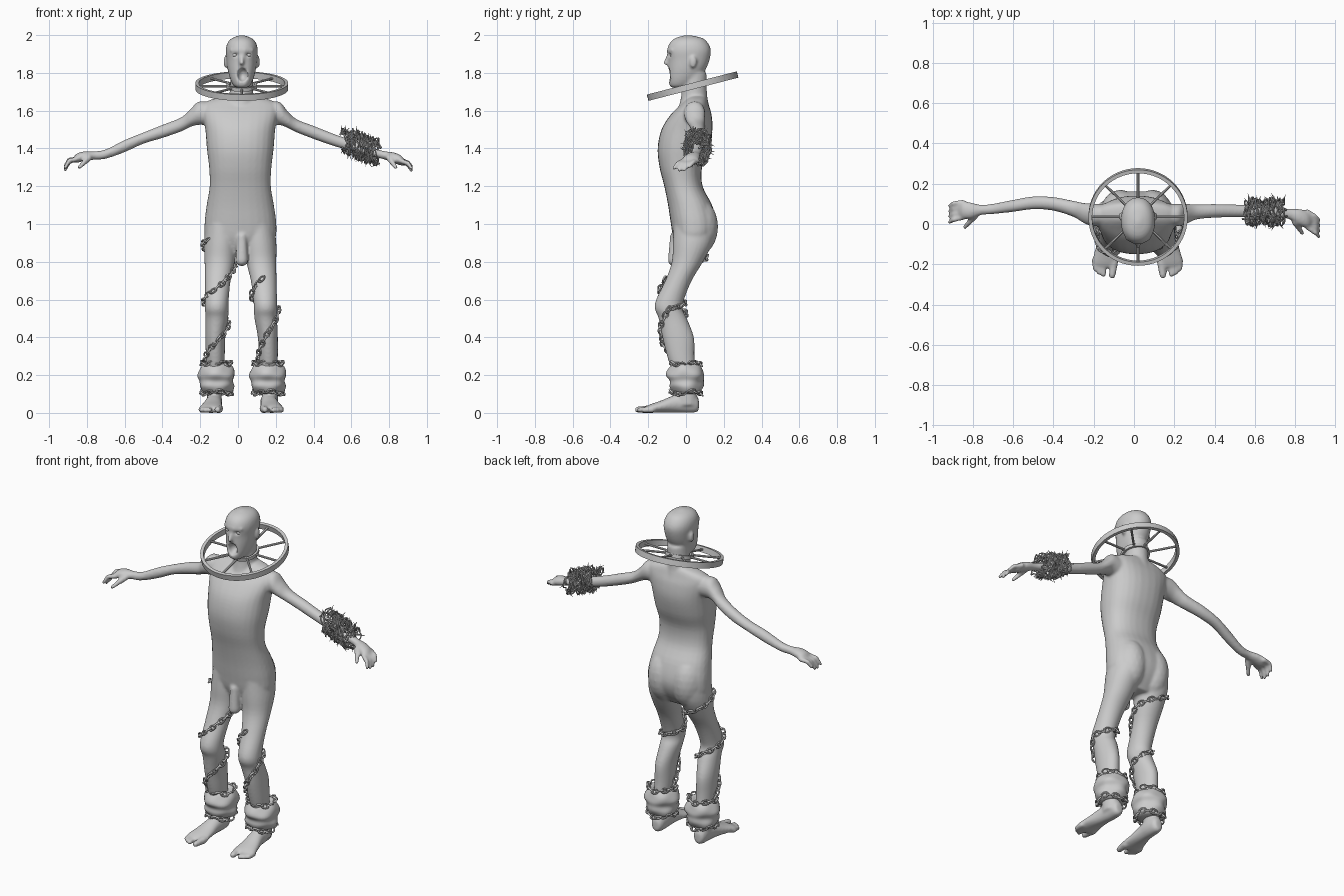
import bpy, bmesh, math, random
from mathutils import Vector, Matrix

if "Cube" in bpy.data.objects:
    bpy.data.objects.remove(bpy.data.objects["Cube"])

random.seed(4)

STONE = bpy.data.materials.new("stone grey")
STONE.diffuse_color = (.6, .6, .6, 1)
STONE.use_nodes = True
STONE.node_tree.nodes["Principled BSDF"].inputs["Base Color"].default_value = STONE.diffuse_color


def finish(bm, name, angle=60):
    bmesh.ops.recalc_face_normals(bm, faces=bm.faces)
    me = bpy.data.meshes.new(name)
    bm.to_mesh(me)
    bm.free()
    me.materials.append(STONE)
    ob = bpy.data.objects.new(name, me)
    bpy.context.collection.objects.link(ob)
    bpy.ops.object.select_all(action='DESELECT')
    ob.select_set(True)
    bpy.context.view_layer.objects.active = ob
    bpy.ops.object.shade_smooth_by_angle(angle=math.radians(angle))
    return ob


def refine(rows, k=4):
    """Catmull-Rom smoothing of section rows."""
    out = []
    for i in range(len(rows) - 1):
        p = [rows[max(0, min(len(rows) - 1, i + d))] for d in (-1, 0, 1, 2)]
        for s in range(k):
            t = s / k
            out.append([0.5 * (2 * b + (c - a) * t + (2 * a - 5 * b + 4 * c - d) * t * t
                               + (3 * b - a - 3 * c + d) * t ** 3) for a, b, c, d in zip(*p)])
    return out + [list(rows[-1])]


def loft(bm, axis, rows, n=28, p=2.0, lump=0.0):
    """Rows: position on axis, centre, half width, low edge, high edge."""
    rings = []
    for t, c, h, lo, hi in refine(rows):
        ring = []
        for i in range(n):
            a = math.tau * i / n
            r = 1 + lump * (math.sin(3 * a + t * 60) + math.sin(5 * a - t * 40))
            u, v = math.cos(a), math.sin(a)
            u = math.copysign(abs(u) ** (2 / p), u) * r
            v = math.copysign(abs(v) ** (2 / p), v) * r
            q = [c + h * u, (lo + hi) / 2 + (hi - lo) / 2 * v]
            q.insert("xyz".index(axis), t)
            ring.append(bm.verts.new(q))
        rings.append(ring)
    for a, b in zip(rings, rings[1:]):
        for i in range(n):
            bm.faces.new((a[i], a[(i + 1) % n], b[(i + 1) % n], b[i]))
    bm.faces.new(rings[0])
    bm.faces.new(rings[-1])


def blob(bm, loc, scale):
    bmesh.ops.create_icosphere(bm, subdivisions=3, radius=1,
                               matrix=Matrix.Translation(loc) @ Matrix.Diagonal((*scale, 1)))


def bead(bm, a, b, r0, r1, n=9):
    for i in range(n):
        t = i / (n - 1)
        r = r0 + (r1 - r0) * t
        blob(bm, Vector(a).lerp(Vector(b), t), (r, r, r))


# Leg sections, right leg; the left is mirrored with a growing offset
LEG = [(1.0, -.085, .085, -.065, .15), (.9, -.09, .09, -.07, .14), (.8, -.097, .08, -.075, .09),
       (.7, -.107, .068, -.11, .03), (.6, -.112, .063, -.158, -.01), (.55, -.113, .062, -.165, -.018),
       (.5, -.112, .06, -.145, .005), (.4, -.12, .053, -.125, .042), (.3, -.12, .05, -.1, .045),
       (.2, -.12, .045, -.07, .05), (.1, -.125, .04, -.055, .055), (.04, -.125, .038, -.05, .058)]


def leg_rows(side):
    return [(z, c if side < 0 else -c + .02 + .03 * (1 - z), h, lo, hi) for z, c, h, lo, hi in LEG]


# Body
bm = bmesh.new()
loft(bm, 'z', [(.84, .01, .09, -.03, .09), (.92, .012, .18, -.065, .145), (1.0, .013, .19, -.08, .163),
               (1.1, .012, .178, -.095, .138), (1.2, .012, .162, -.115, .088), (1.3, .012, .165, -.14, .085),
               (1.4, .012, .177, -.15, .12), (1.5, .012, .185, -.13, .14), (1.58, .012, .2, -.08, .135),
               (1.63, .012, .2, -.03, .12), (1.66, .012, .15, .0, .11), (1.68, .012, .06, .02, .1)], p=2.3)
for s in (-1, 1):
    blob(bm, (.012 + s * .08, .05, .985), (.1, .12, .16))
bead(bm, (.02, -.06, .93), (.02, -.062, .81), .026, .034)
# Neck and head
loft(bm, 'z', [(1.6, .015, .085, -.045, .13), (1.68, .018, .064, -.025, .112), (1.8, .02, .06, -.02, .11)])
loft(bm, 'z', [(1.722, .02, .028, -.075, 0), (1.735, .02, .045, -.088, .03), (1.77, .02, .062, -.094, .07),
               (1.82, .02, .075, -.095, .105), (1.87, .02, .081, -.095, .125), (1.92, .02, .085, -.1, .132),
               (1.96, .02, .075, -.085, .115), (1.985, .02, .05, -.055, .085), (2.0, .02, .008, .0, .02)], p=2.15)
bead(bm, (.02, -.09, 1.9), (.02, -.108, 1.853), .008, .0125)
for s in (-1, 1):
    blob(bm, (.02 + s * .085, .038, 1.858), (.012, .019, .033))
    bead(bm, (.02 + s * .012, -.093, 1.92), (.02 + s * .055, -.072, 1.92), .01, .009)
# Arms
loft(bm, 'x', [(-.1, .05, .05, 1.52, 1.63), (-.2, .045, .056, 1.525, 1.65), (-.25, .055, .05, 1.515, 1.61),
               (-.3, .075, .04, 1.49, 1.565), (-.4, .1, .034, 1.455, 1.525), (-.5, .105, .032, 1.425, 1.485),
               (-.6, .09, .03, 1.38, 1.445), (-.7, .075, .026, 1.345, 1.395), (-.76, .07, .026, 1.34, 1.385),
               (-.81, .067, .04, 1.333, 1.385), (-.85, .07, .044, 1.325, 1.375), (-.87, .07, .03, 1.325, 1.355)])
loft(bm, 'x', [(.1, .05, .05, 1.52, 1.63), (.21, .045, .056, 1.525, 1.65), (.26, .05, .05, 1.51, 1.6),
               (.31, .06, .038, 1.485, 1.555), (.4, .065, .034, 1.45, 1.52), (.5, .065, .032, 1.415, 1.48),
               (.6, .063, .03, 1.385, 1.445), (.7, .058, .027, 1.36, 1.41), (.77, .05, .026, 1.343, 1.387),
               (.82, .035, .04, 1.325, 1.38), (.86, .022, .042, 1.31, 1.365), (.88, .018, .03, 1.31, 1.345)])
# Fingers and thumbs
for i in range(4):
    o = .025 * (i - 1.5)
    drop = (.0, .012, .008, -.01)[i]
    bead(bm, (-.85, .07 + o, 1.345), (-.895, .062 + o * 1.1, 1.335 - drop / 2), .014, .012)
    bead(bm, (-.895, .062 + o * 1.1, 1.335 - drop / 2), (-.915, .05 + o * 1.1, 1.298 - drop), .012, .01)
    bead(bm, (.86, .022 + o, 1.335), (.9, -.003 + o * 1.1, 1.322 - drop / 2), .014, .012)
    bead(bm, (.9, -.003 + o * 1.1, 1.322 - drop / 2), (.918, -.022 + o * 1.1, 1.295 - drop), .012, .01)
bead(bm, (-.79, .04, 1.35), (-.84, -.016, 1.3), .018, .011)
bead(bm, (.8, .01, 1.35), (.835, -.045, 1.3), .018, .011)
# Legs and feet
for s in (-1, 1):
    loft(bm, 'z', leg_rows(s))

    def fx(x):
        return x if s < 0 else -x + .035
    loft(bm, 'y', [(.068, fx(-.125), .02, .015, .07), (.05, fx(-.125), .036, .002, .1),
                   (0, fx(-.125), .042, 0, .11), (-.06, fx(-.13), .045, .002, .095),
                   (-.13, fx(-.138), .056, .002, .066), (-.19, fx(-.143), .066, 0, .045),
                   (-.215, fx(-.143), .052, .003, .033)])
    bead(bm, (fx(-.1), -.19, .02), (fx(-.108), -.255, .017), .022, .017)
    for x, y in ((-.152, -.25), (-.172, -.24), (-.192, -.222)):
        bead(bm, (fx(x), -.18, .018), (fx(x), y, .015), .018, .014)
body = finish(bm, "body", 180)

# Open mouth and eye sockets
bm = bmesh.new()
blob(bm, (.024, -.1, 1.79), (.029, .05, .038))
for s in (-1, 1):
    blob(bm, (.02 + s * .036, -.097, 1.895), (.02, .022, .012))
cutter = finish(bm, "face_cutter")
cutter.hide_render = True


def remesh():
    m = body.modifiers.new("remesh", 'REMESH')
    m.mode = 'VOXEL'
    m.voxel_size = .0065
    m.use_smooth_shade = True


remesh()
cut = body.modifiers.new("cut", 'BOOLEAN')
cut.operation = 'DIFFERENCE'
cut.solver = 'EXACT'
cut.object = cutter
remesh()
sm = body.modifiers.new("smooth", 'SMOOTH')
sm.factor = .5
sm.iterations = 6
bpy.ops.object.select_all(action='DESELECT')
bpy.context.view_layer.objects.active = body
body.select_set(True)
for m in list(body.modifiers):
    bpy.ops.object.modifier_apply(modifier=m.name)
bpy.data.objects.remove(cutter)

# Eyeballs
bm = bmesh.new()
for s in (-1, 1):
    blob(bm, (.02 + s * .036, -.072, 1.895), (.015, .014, .012))
finish(bm, "eyes", 180)

# Neck wheel: rim, collar and spokes
bm = bmesh.new()
tilt = Matrix.Translation((.02, .035, 1.73)) @ Matrix.Rotation(math.radians(14.5), 4, 'X')
for r, w, h in ((.237, .009, .017), (.075, .006, .01)):
    prof = [bm.verts.new((r + a * w, 0, b * h)) for a, b in ((-1, -1), (1, -1), (1, 1), (-1, 1))]
    edges = [bm.edges.new((prof[i], prof[(i + 1) % 4])) for i in range(4)]
    bmesh.ops.spin(bm, geom=prof + edges, axis=(0, 0, 1), cent=(0, 0, 0), angle=math.tau, steps=56)
bmesh.ops.remove_doubles(bm, verts=bm.verts, dist=1e-4)
for i in range(8):
    bmesh.ops.create_cone(bm, cap_ends=True, segments=8, radius1=.0065, radius2=.0065, depth=.165,
                          matrix=Matrix.Rotation(i * math.tau / 8, 4, 'Z') @ Matrix.Translation((.153, 0, 0))
                          @ Matrix.Rotation(math.pi / 2, 4, 'Y'))
bm.transform(tilt)
finish(bm, "neck_wheel", 40)


# Chains of oval links laid along a path
def chain(bm, pts, step=.031):
    dist, k = 0, 0
    for a, b in zip(pts, pts[1:]):
        dist += (b - a).length
        if dist < step:
            continue
        dist -= step
        k += 1
        t = (b - a).normalized()
        side = t.cross(Vector((0, 0, 1))).normalized()
        side = Matrix.Rotation(math.radians(45 + 90 * (k % 2)), 3, t) @ side
        up = t.cross(side)
        grid = []
        for i in range(12):
            u = math.tau * i / 12
            out = t * math.cos(u) + side * math.sin(u)
            mid = b + t * .02 * math.cos(u) + side * .0125 * math.sin(u)
            grid.append([bm.verts.new(mid + .005 * (out * math.cos(v) + up * math.sin(v)))
                         for v in (math.tau * j / 6 for j in range(6))])
        for i in range(12):
            for j in range(6):
                p, q = grid[i], grid[(i + 1) % 12]
                bm.faces.new((p[j], q[j], q[(j + 1) % 6], p[(j + 1) % 6]))


def wrap(side, keys, gap=.007, n=900):
    """Helix hugging the leg through (angle, height) keys."""
    rows, pts = leg_rows(side), []
    for i in range(n):
        f = i / (n - 1) * (len(keys) - 1)
        k = min(int(f), len(keys) - 2)
        a, z = (keys[k][j] + (keys[k + 1][j] - keys[k][j]) * (f - k) for j in (0, 1))
        hi = next(r for r in reversed(rows) if r[0] >= z)
        lo = next(r for r in rows if r[0] <= z)
        w = 0 if hi[0] == lo[0] else (hi[0] - z) / (hi[0] - lo[0])
        _, c, h, y0, y1 = (p + (q - p) * w for p, q in zip(hi, lo))
        a = math.radians(a)
        pts.append(Vector((c + (h + gap) * math.cos(a), (y0 + y1) / 2 + ((y1 - y0) / 2 + gap) * math.sin(a), z)))
    return pts


WRAPS = {-1: [(235, .925), (180, .89), (90, .82), (0, .78), (-90, .66), (-180, .59), (-360, .47), (-540, .27)],
         1: [(-80, .73), (-180, .61), (-360, .55), (-450, .42), (-540, .27)]}
for s, label in ((-1, "right"), (1, "left")):
    bm = bmesh.new()
    chain(bm, wrap(s, WRAPS[s]))
    cx = -.113 if s < 0 else .16
    for z, r, wob in ((.262, .077, .006), (.108, .08, .008)):
        chain(bm, [Vector((cx + r * math.cos(a), r * math.sin(a), z + wob * math.sin(3 * a)))
                   for a in (math.tau * i / 400 for i in range(401))])
    finish(bm, label + "_leg_chain")
    # Padded ankle cuff
    bm = bmesh.new()
    loft(bm, 'z', [(.1, cx, .06, -.05, .06), (.112, cx, .078, -.07, .078), (.14, cx, .09, -.09, .09),
                   (.17, cx, .089, -.09, .09), (.2, cx, .098, -.104, .098), (.235, cx, .088, -.09, .087),
                   (.258, cx, .068, -.07, .068), (.25, cx, .045, -.05, .045)], n=40, lump=.028)
    finish(bm, label + "_ankle_cuff", 180)

# Barbed wire tangled around the forearm
cu = bpy.data.curves.new("barbed_wire", 'CURVE')
cu.dimensions = '3D'
cu.bevel_depth = .004
cu.bevel_resolution = 1
cu.materials.append(STONE)
barbs = bmesh.new()
for strand in range(4):
    sp = cu.splines.new('POLY')
    sp.points.add(149)
    for i, pt in enumerate(sp.points):
        f = i / 149
        a = f * math.tau * 6 * (1 if strand % 2 else -1) + strand
        r = .056 + .012 * math.sin(i * .9 + strand * 2) + random.uniform(-.008, .008)
        x = .562 + .175 * f + .016 * math.sin(a * 1.7 + strand)
        p = Vector((x, .06 + r * math.cos(a), 1.41 - .35 * (x - .65) + r * 1.12 * math.sin(a)))
        pt.co = (*p, 1)
        if i % 5 == 0:
            d = Vector((random.uniform(-1, 1), math.cos(a) + random.uniform(-.6, .6),
                        math.sin(a) + random.uniform(-.6, .6)))
            bmesh.ops.create_cone(barbs, cap_ends=True, segments=5, radius1=.006, radius2=.0005, depth=.05,
                                  matrix=Matrix.Translation(p) @ d.to_track_quat('Z', 'Y').to_matrix().to_4x4())
bpy.context.collection.objects.link(bpy.data.objects.new("barbed_wire", cu))
finish(barbs, "wire_barbs")
